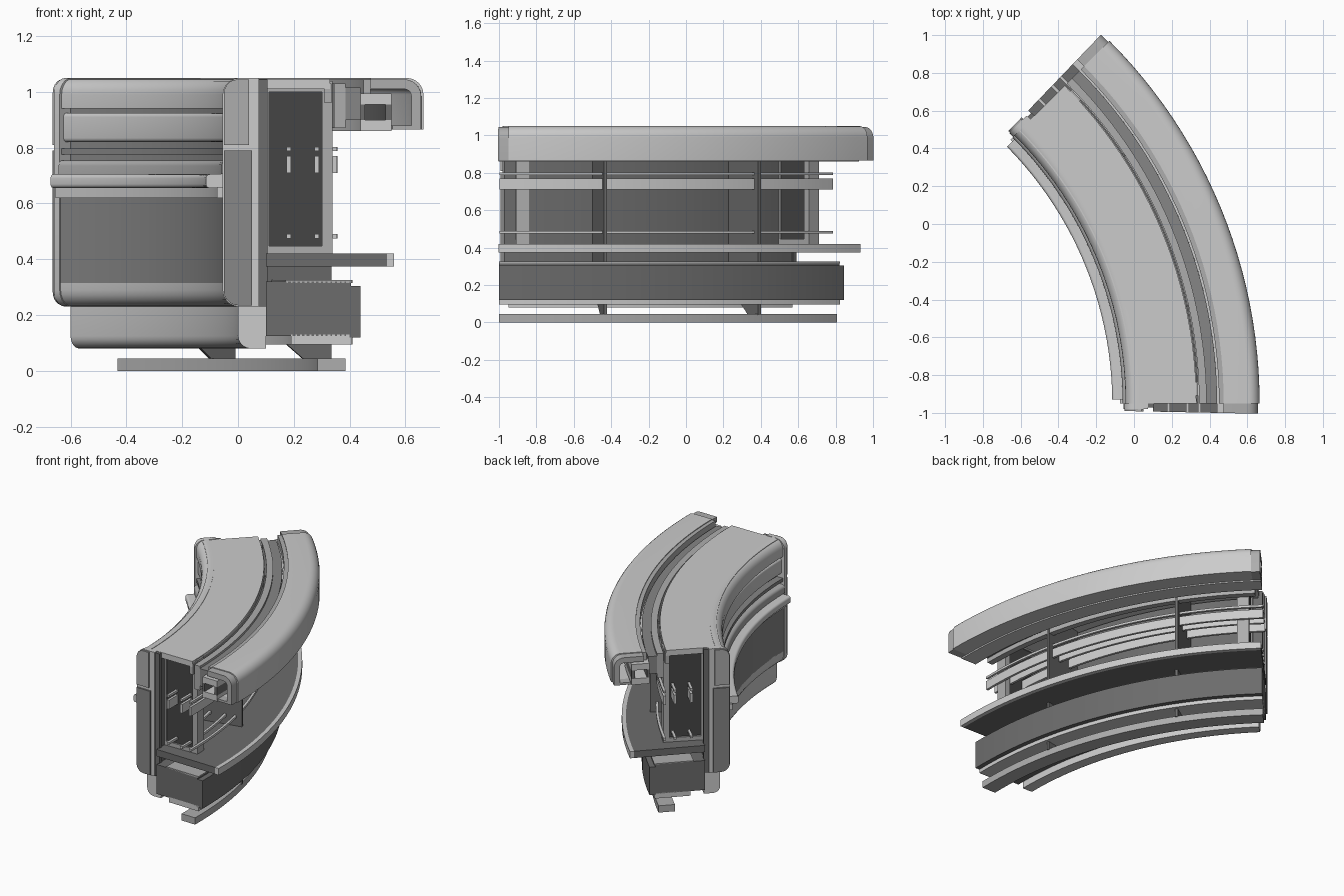
import bpy, bmesh
from math import sin, cos, pi, radians

if "Cube" in bpy.data.objects:
    bpy.data.objects.remove(bpy.data.objects["Cube"])

# Curved counter: every part is a radial (x, z) profile swept round one centre
CX, CY = -2.05, -0.95
A0, A1, E = 0.0, 45.0, 1.15     # sweep in degrees, end cap extra


def material(name, v):
    m = bpy.data.materials.new(name)
    m.diffuse_color = (v, v, v, 1)
    m.use_nodes = True
    m.node_tree.nodes["Principled BSDF"].inputs["Base Color"].default_value = m.diffuse_color
    return m


LIGHT, MID = material("light_grey", .54), material("mid_grey", .42)
DIM, DARK, BLACK = material("dim_grey", .24), material("dark_grey", .15), material("near_black", .06)


def sweep(name, prof, a0=A0, a1=A1, mat=LIGHT):
    n = max(1, round(abs(a1 - a0) / 1.9))
    bm = bmesh.new()
    rings = []
    for i in range(n + 1):
        a = radians(a0 + (a1 - a0) * i / n)
        rings.append([bm.verts.new((CX + (x - CX) * cos(a), CY + (x - CX) * sin(a), z))
                      for x, z in prof])
    m = len(prof)
    for p, q in zip(rings, rings[1:]):
        for j in range(m):
            k = (j + 1) % m
            bm.faces.new((p[j], p[k], q[k], q[j]))
    bm.faces.new(rings[0])
    bm.faces.new(rings[-1])
    bmesh.ops.recalc_face_normals(bm, faces=bm.faces)
    me = bpy.data.meshes.new(name)
    bm.to_mesh(me)
    bm.free()
    me.materials.append(mat)
    for f in me.polygons:
        f.use_smooth = True
    me.set_sharp_from_angle(angle=radians(32))
    ob = bpy.data.objects.new(name, me)
    bpy.context.collection.objects.link(ob)
    return ob


def rect(x0, x1, z0, z1, bl=0, br=0, tr=0, tl=0):
    """Rectangle profile with an optional radius on each corner."""
    pts = []
    for x, z, r, sx, sz, st in ((x0, z0, bl, 1, 1, pi), (x1, z0, br, -1, 1, 1.5 * pi),
                                (x1, z1, tr, -1, -1, 0), (x0, z1, tl, 1, -1, .5 * pi)):
        if r == 0:
            pts.append((x, z))
            continue
        for i in range(6):
            a = st + i * pi / 10
            pts.append((x + sx * r + r * cos(a), z + sz * r + r * sin(a)))
    return pts


def both_ends(name, prof, lo, hi, mat=LIGHT):
    """Same part at each end; lo/hi are degrees outward from the end."""
    sweep(name + "_front", prof, A0 - hi, A0 - lo, mat)
    sweep(name + "_back", prof, A1 + lo, A1 + hi, mat)


FULL = (A0 - E, A1 + E)

# Main wall and worktop
sweep("main_wall", rect(.05, .10, .23, 1.0), mat=DARK)
sweep("worktop", rect(-.01, .33, 1.01, 1.047))
sweep("worktop_back_edge", rect(.31, .335, .96, 1.03), mat=MID)

# Inner face: rolled top edge, stepped bands, ledge, panel, rolled bottom
sweep("inner_top_roll", rect(-.045, .03, .94, 1.05, tl=.06))
sweep("inner_recess", rect(.0, .06, .60, .95), mat=DIM)
sweep("inner_band", rect(-.035, .05, .82, .925, bl=.015, tl=.015))
sweep("inner_thin_rail", rect(-.045, .05, .775, .797), mat=DIM)
sweep("inner_step", rect(-.06, .05, .705, .755, tl=.02), mat=MID)
sweep("inner_ledge", rect(-.115, .05, .655, .705, bl=.015, tl=.015), .6, 44.6)
sweep("inner_ledge_support", rect(-.075, .05, .62, .66))
sweep("inner_panel", rect(-.05, .05, .315, .62), mat=DIM)
sweep("inner_bottom_roll", rect(-.05, .06, .23, .32, bl=.06))
sweep("inner_kick_panel", rect(.0, .10, .08, .23, bl=.045))

# Rounded end caps of the inner face with raised frames
both_ends("inner_cap", rect(-.055, .05, .23, 1.05, bl=.06, tl=.06), 0, .85)
both_ends("inner_cap_upper_frame", rect(-.05, .04, .81, 1.045, tl=.05), .8, E, MID)
both_ends("inner_cap_lower_frame", rect(-.05, .05, .235, .79, bl=.05), .8, E, DIM)
both_ends("wall_end_strip", rect(.05, .075, .23, 1.05), 0, .8)
both_ends("wall_end_dark_strip", rect(.075, .105, .23, 1.045), -.1, .6, DARK)

# Inset end panels: frame round a recessed plate
both_ends("end_plate", rect(.10, .32, .43, 1.02), -2.5, -1.3, BLACK)
for nm, r in (("left", (.10, .112, .42, 1.04)), ("right", (.302, .34, .42, 1.04)),
              ("bottom", (.112, .302, .42, .447)), ("top", (.112, .302, 1.0, 1.04))):
    both_ends("end_frame_" + nm, rect(*r), -2.75, -1.0, MID)

# Service rails that run through the end panels
for i, x in enumerate((.175, .275, .34)):
    for j, (z0, z1) in enumerate(((.475, .49), (.71, .77), (.788, .803))):
        sweep(f"rail_{i}_{j}", rect(x, x + .016, z0, z1), *FULL)


# Outer bar top: hooked shell with rounded outer edge and bottom return
def hook(x, z):
    """x is the outer edge, z the top."""
    p = [(.475, z)]
    p += [(x - .06 + .06 * sin(t * pi / 12), z - .06 + .06 * cos(t * pi / 12)) for t in range(7)]
    p += [(x, .865), (.555, .865), (.555, .88), (x - .035, .88)]
    p += [(x - .06 + .025 * cos(t * pi / 12), z - .06 + .025 * sin(t * pi / 12)) for t in range(7)]
    return p + [(.475, z - .035)]


sweep("bar_top_shell", hook(.665, 1.05))
both_ends("bar_top_end_trim", hook(.657, 1.045), 0, E, MID)

# Supporting channels under the bar top
sweep("bar_inner_channel", rect(.345, .385, .87, 1.03), mat=MID)
sweep("bar_middle_channel", rect(.385, .44, .90, 1.015), mat=DIM)
sweep("bar_groove_strip", rect(.45, .475, .96, 1.045), mat=MID)
sweep("bar_tube_top", rect(.44, .55, .955, .995), *FULL)
sweep("bar_tube_bottom", rect(.44, .55, .86, .90), *FULL)
sweep("bar_tube_side", rect(.53, .55, .90, .955), *FULL, DARK)
sweep("bar_tube_back", rect(.44, .455, .90, .955), *FULL, DARK)

# Lower shelf with light edge, lower box and floor rail
sweep("lower_shelf", rect(.10, .535, .375, .42), *FULL, DARK)
sweep("lower_shelf_edge", rect(.535, .56, .375, .42), *FULL, LIGHT)
sweep("lower_box", rect(.10, .405, .125, .32), *FULL, DARK)
sweep("lower_box_front", rect(.40, .44, .12, .305), *FULL, DARK)
sweep("lower_box_top_trim", rect(.17, .41, .315, .325), *FULL, MID)
sweep("lower_box_bottom_trim", rect(.19, .41, .095, .13), *FULL)
sweep("floor_rail", rect(.285, .385, 0, .045), *FULL, MID)

# Radial ribs with tapered feet
for i, a in enumerate((12.3, 33.4)):
    sweep(f"rib_{i}", rect(.10, .39, .32, 1.01), a - .2, a + .2, DARK)
    sweep(f"rib_foot_{i}", [(.22, .10), (.29, .04), (.39, .04), (.39, .10)], a - .2, a + .2, DARK)
